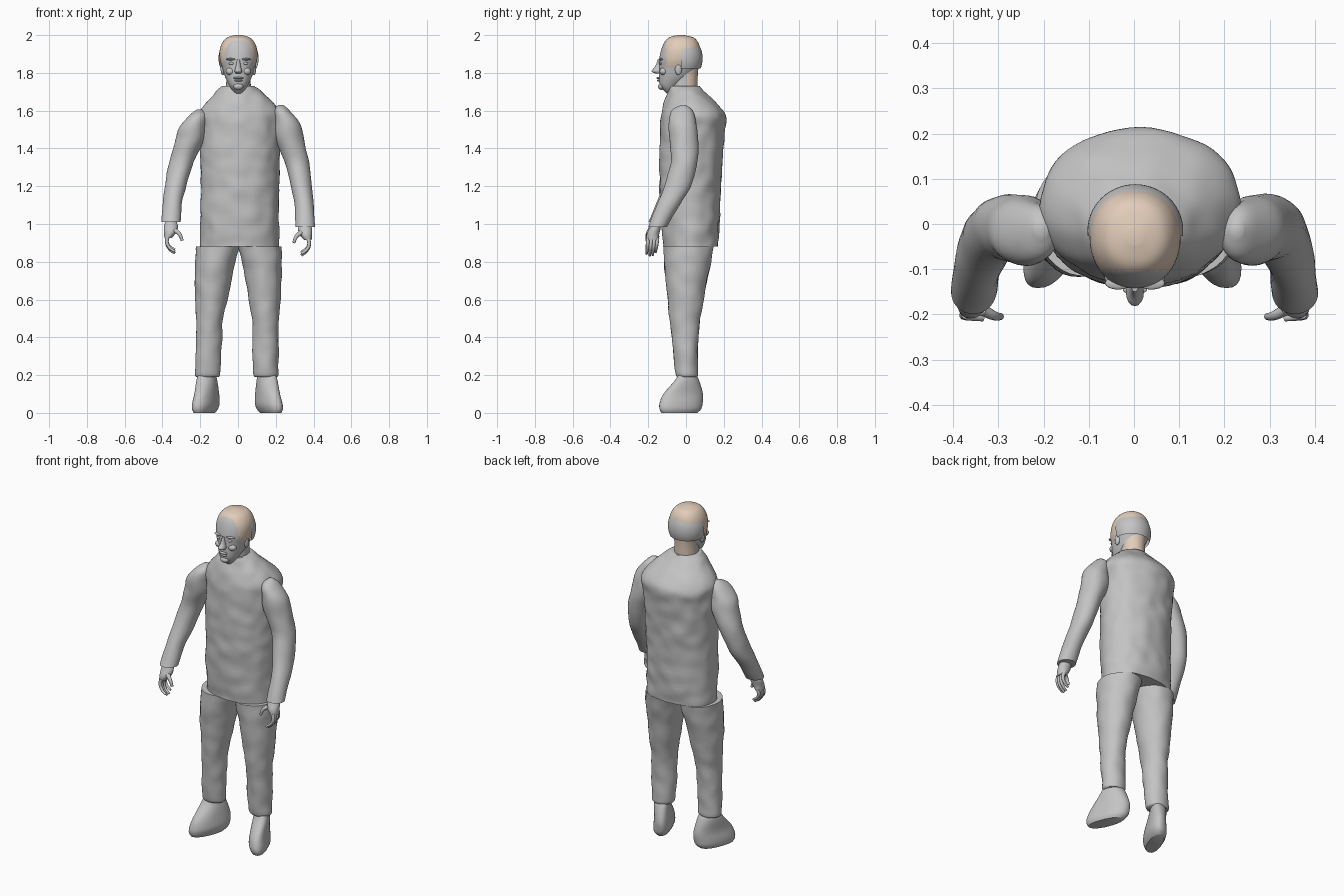
import bpy, bmesh, math
from mathutils import Vector, noise

cube = bpy.data.objects.get("Cube")
if cube:
    bpy.data.objects.remove(cube)


def material(name, rgb):
    m = bpy.data.materials.new(name)
    m.use_nodes = True
    m.diffuse_color = (*rgb, 1)
    bsdf = m.node_tree.nodes["Principled BSDF"]
    bsdf.inputs["Base Color"].default_value = (*rgb, 1)
    bsdf.inputs["Roughness"].default_value = 0.8
    return m


GREY = material("plain grey", (0.55, 0.55, 0.55))
TAN = material("light tan", (0.76, 0.61, 0.49))


def finish(name, bm, tan_rule=None, angle=50):
    """Turn a bmesh into a smooth shaded object, tan where the rule holds."""
    bmesh.ops.recalc_face_normals(bm, faces=bm.faces)
    mesh = bpy.data.meshes.new(name)
    bm.to_mesh(mesh)
    bm.free()
    mesh.materials.append(GREY)
    if tan_rule:
        mesh.materials.append(TAN)
        for p in mesh.polygons:
            p.material_index = int(tan_rule(p.center))
    obj = bpy.data.objects.new(name, mesh)
    bpy.context.collection.objects.link(obj)
    bpy.ops.object.select_all(action="DESELECT")
    obj.select_set(True)
    bpy.context.view_layer.objects.active = obj
    bpy.ops.object.shade_smooth_by_angle(angle=math.radians(angle))
    return obj


def blend(a, b, c, d, t):
    """Smooth curve through b and c."""
    return b + t * (c - a + t * (2 * a - 5 * b + 4 * c - d + t * (3 * (b - c) + d - a))) / 2


def loft(name, rows, sides=32, steps=4, power=2.0, skew=0, rough=0, tan_rule=None):
    """Skin over level rings, each given as (z, x min, x max, y min, y max)."""
    fine = []
    for i in range(len(rows) - 1):
        near = [rows[max(0, min(len(rows) - 1, i + k))] for k in (-1, 0, 1, 2)]
        fine += [[blend(*v, s / steps) for v in zip(*near)] for s in range(steps)]
    fine.append(rows[-1])
    bm = bmesh.new()
    rings = []
    for z, x0, x1, y0, y1 in fine:
        ring = []
        for k in range(sides):
            a = math.tau * k / sides
            c, s = math.cos(a), math.sin(a)
            u = math.copysign(abs(c) ** (2 / power), c) * (x1 - x0) / 2
            v = math.copysign(abs(s) ** (2 / power), s) * (y1 - y0) / 2
            p = Vector(((x0 + x1) / 2 + u - skew * v, (y0 + y1) / 2 + v, z))
            if rough:
                bump = rough * noise.noise(p * 14)
                p += Vector((c, s, 0)) * bump
            ring.append(bm.verts.new(p))
        rings.append(ring)
    for a, b in zip(rings, rings[1:]):
        for k in range(sides):
            j = (k + 1) % sides
            bm.faces.new((a[k], a[j], b[j], b[k]))
    bm.faces.new(rings[0])
    bm.faces.new(rings[-1])
    return finish(name, bm, tan_rule)


def ellipsoid(name, centre, size, keep=None, tan_rule=None, detail=16):
    bm = bmesh.new()
    bmesh.ops.create_uvsphere(bm, u_segments=2 * detail, v_segments=detail, radius=1)
    for v in bm.verts:
        v.co = Vector([c + s * q for c, s, q in zip(centre, size, v.co)])
    if keep:
        drop = [f for f in bm.faces if not keep(f.calc_center_median())]
        bmesh.ops.delete(bm, geom=drop, context="FACES")
    return finish(name, bm, tan_rule)


def tube(name, points, radius):
    """Tapered finger along a smooth path."""
    curve = bpy.data.curves.new(name, "CURVE")
    curve.dimensions = "3D"
    curve.bevel_depth = radius
    curve.bevel_resolution = 3
    curve.use_fill_caps = True
    curve.resolution_u = 5
    spline = curve.splines.new("BEZIER")
    spline.bezier_points.add(len(points) - 1)
    for i, (bp, p) in enumerate(zip(spline.bezier_points, points)):
        bp.co = p
        bp.radius = 1 - 0.4 * i / (len(points) - 1)
        bp.handle_left_type = bp.handle_right_type = "AUTO"
    curve.materials.append(GREY)
    bpy.context.collection.objects.link(bpy.data.objects.new(name, curve))


def pose(rows, side, top=(0, 0), bottom=(0, 0)):
    """Left rows as they are; right rows mirrored and slightly shifted."""
    if side > 0:
        return rows
    high, low = rows[0][0], rows[-1][0]
    out = []
    for z, x0, x1, y0, y1 in rows:
        t = (z - low) / (high - low)
        dx, dz = [b + (a - b) * t for a, b in zip(top, bottom)]
        out.append((z + dz, -x1 - dx, -x0 - dx, y0, y1))
    return out


# Jacket body
loft("jacket_body", [
    (1.73, -.085, .085, -.085, .07), (1.69, -.125, .135, -.1, .11),
    (1.59, -.2, .228, -.128, .205), (1.5, -.203, .225, -.135, .205),
    (1.35, -.2, .22, -.14, .195), (1.2, -.198, .217, -.14, .185),
    (1.0, -.198, .216, -.13, .178), (.88, -.198, .216, -.12, .17)],
    sides=64, steps=8, power=2.15, rough=.008)

SLEEVE = [
    (1.63, .215, .24, -.025, .0), (1.6, .19, .275, -.075, .035),
    (1.53, .187, .33, -.092, .055), (1.45, .195, .348, -.087, .066),
    (1.335, .245, .375, -.08, .06), (1.2, .28, .393, -.115, .025),
    (1.1, .3, .402, -.155, -.035), (.985, .305, .405, -.2, -.1)]
TROUSER = [
    (.88, .0, .23, -.12, .145), (.8, .02, .232, -.115, .135),
    (.7, .04, .23, -.105, .11), (.6, .055, .225, -.095, .095),
    (.5, .075, .217, -.087, .075), (.4, .075, .215, -.075, .065),
    (.3, .078, .215, -.065, .063), (.21, .08, .214, -.055, .062),
    (.19, .09, .205, -.045, .055)]
SHOE = [
    (.205, .11, .195, -.04, .052), (.17, .105, .203, -.06, .07),
    (.1, .105, .208, -.12, .09), (.05, .105, .22, -.14, .088),
    (.02, .115, .222, -.14, .08), (0, .13, .215, -.13, .06)]
PALM = [
    (1.0, .325, .385, -.185, -.13), (.975, .318, .392, -.195, -.135),
    (.945, .325, .392, -.208, -.142), (.915, .35, .39, -.208, -.145)]

# Limbs, hands and shoes on both sides
for side, label in ((1, "left"), (-1, "right")):
    loft(label + "_sleeve", pose(SLEEVE, side, (-.022, -.025), (.0, .025)), rough=.004)
    loft(label + "_trouser_leg", pose(TROUSER, side, (-.008, 0), (.014, 0)),
         sides=40, rough=.006)
    loft(label + "_shoe", pose(SHOE, side, (.012, 0), (.006, 0)),
         power=2.3, skew=.35 * side)
    loft(label + "_palm", pose(PALM, side, (0, .012), (0, .012)), sides=20)
    lift = 0 if side > 0 else .012
    for i, length in enumerate((.9, 1, .97, .8)):
        y = -.2 + .016 * i
        path = [(.372, .925), (.376, .925 - .04 * length),
                (.362, .925 - .07 * length), (.335, .925 - .092 * length)]
        tube(f"{label}_finger_{i + 1}",
             [(side * x, y - .003 * k, z + lift) for k, (x, z) in enumerate(path)], .011)
    thumb = [(.335, -.19, .955), (.31, -.203, .935), (.295, -.205, .9)]
    tube(label + "_thumb", [(side * x, y, z + lift) for x, y, z in thumb], .013)

# Neck, tan at the nape
loft("neck", [(1.85, -.07, .075, -.08, .068), (1.78, -.062, .067, -.08, .062),
              (1.68, -.065, .07, -.085, .06)], tan_rule=lambda p: p.y > 0)

# Head, with the hair area tan
loft("head", [
    (2.0, -.015, .02, -.045, -.01), (1.987, -.058, .063, -.09, .04),
    (1.96, -.083, .088, -.116, .065), (1.92, -.097, .102, -.132, .077),
    (1.87, -.096, .101, -.142, .078), (1.83, -.084, .089, -.142, .065),
    (1.78, -.069, .074, -.143, .03), (1.74, -.05, .055, -.14, -.02),
    (1.715, -.035, .04, -.125, -.05), (1.69, -.012, .017, -.1, -.075)],
    sides=48, steps=5, power=2.15,
    tan_rule=lambda p: p.z > 1.84 and p.y > -.105)

# Shell round the back of the head, open to the tan crown
ellipsoid("back_cap", (.003, -.015, 1.877), (.106, .103, .122),
          keep=lambda p: p.y > -.03 and p.z > 1.83,
          tan_rule=lambda p: p.z > 1.958, detail=28)

# Facial features
loft("nose", [(1.87, -.006, .01, -.15, -.12), (1.835, -.011, .015, -.163, -.12),
              (1.81, -.018, .022, -.182, -.12), (1.798, -.012, .016, -.165, -.12)],
     sides=16)
ellipsoid("upper_lip", (.002, -.145, 1.773), (.027, .011, .006))
ellipsoid("lower_lip", (.002, -.143, 1.76), (.022, .011, .006))
ellipsoid("chin", (.002, -.13, 1.728), (.026, .018, .018))
for side, label in ((1, "left"), (-1, "right")):
    x = .002 + side * .037
    ellipsoid(label + "_brow", (x, -.131, 1.872), (.029, .014, .006))
    ellipsoid(label + "_eye", (x, -.133, 1.85), (.015, .008, .007))
    ellipsoid(label + "_cheek", (x + side * .006, -.118, 1.808), (.024, .022, .02))
    ellipsoid(label + "_ear", (.002 + side * .083, -.04, 1.82), (.011, .018, .032))
